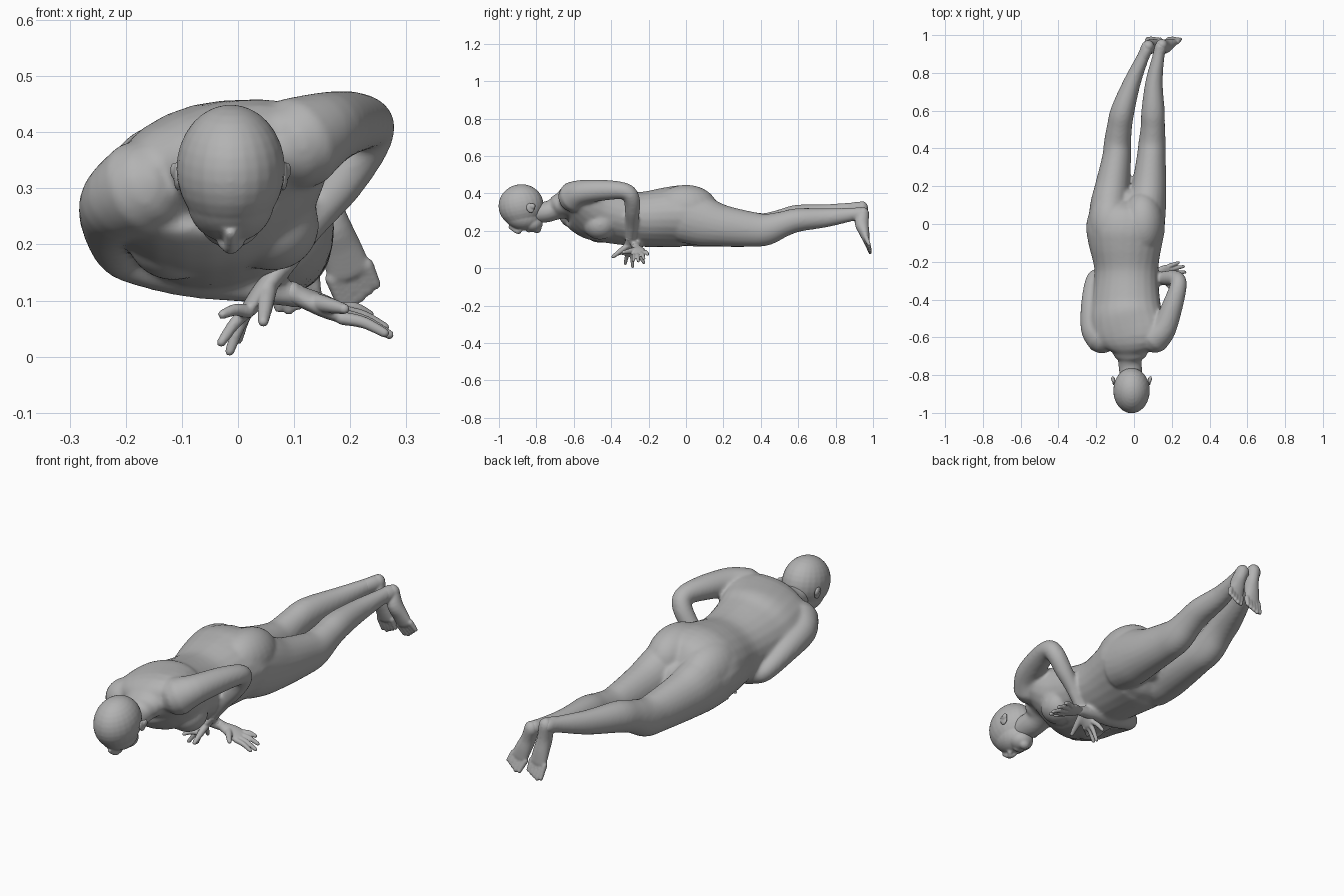
import bpy, bmesh, math
from mathutils import Vector, Matrix

cube = bpy.data.objects.get("Cube")
if cube:
    bpy.data.objects.remove(cube)

skin = bpy.data.materials.new("plain grey")
skin.use_nodes = True
GREY = (0.45, 0.45, 0.45, 1)
skin.diffuse_color = GREY
skin.node_tree.nodes["Principled BSDF"].inputs["Base Color"].default_value = GREY
SIDES = 24


def spline(pts, steps):
    """Smooth curve through stations (position, radii and roll together)."""
    out = []
    for i in range(len(pts) - 1):
        p0, p1, p2 = pts[max(i - 1, 0)], pts[i], pts[i + 1]
        p3 = pts[min(i + 2, len(pts) - 1)]
        for s in range(steps):
            t = s / steps
            out.append([b + 0.5 * t * (c - a + t * (2*a - 5*b + 4*c - d + t * (3*(b - c) + d - a)))
                        for a, b, c, d in zip(p0, p1, p2, p3)])
    return out + [list(pts[-1])]


def tube(bm, stations, ref=(1, 0, 0), steps=4):
    """Loft of ellipses: x, y, z, side radius, other radius, roll in degrees."""
    full = [list(s) + ([s[3], 0] if len(s) == 4 else [0] if len(s) == 5 else []) for s in stations]
    path = spline(full, steps)
    centres = [Vector(p[:3]) for p in path]
    n = len(path)
    rings = []
    for i, p in enumerate(path):
        t = (centres[min(i + 1, n - 1)] - centres[max(i - 1, 0)]).normalized()
        u = Vector(ref)
        u = (u - t * u.dot(t)).normalized()
        u = Matrix.Rotation(math.radians(-p[5]), 3, t) @ u
        v = t.cross(u)
        # rounded ends
        layers = [(0, 1)]
        if i == 0:
            layers = [(-0.85, 0.5), (-0.5, 0.85), (0, 1)]
        elif i == n - 1:
            layers = [(0, 1), (0.5, 0.85), (0.85, 0.5)]
        for push, k in layers:
            c = centres[i] + t * push * min(p[3], p[4])
            rings.append([bm.verts.new(c + (u * p[3] * math.cos(a) + v * p[4] * math.sin(a)) * k)
                          for a in (2 * math.pi * j / SIDES for j in range(SIDES))])
    for a, b in zip(rings, rings[1:]):
        for j in range(SIDES):
            k = (j + 1) % SIDES
            bm.faces.new((a[j], a[k], b[k], b[j]))
    bm.faces.new(rings[0][::-1])
    bm.faces.new(rings[-1])


def ball(bm, centre, radii, roll=0):
    m = (Matrix.Translation(centre) @ Matrix.Rotation(math.radians(roll), 4, 'X')
         @ Matrix.Diagonal((*radii, 1)))
    bmesh.ops.create_uvsphere(bm, u_segments=24, v_segments=16, radius=1, matrix=m)


def finish(bm, name, voxel, smooth):
    """Fuse the overlapping forms into one soft skin."""
    bmesh.ops.recalc_face_normals(bm, faces=bm.faces)
    mesh = bpy.data.meshes.new(name)
    bm.to_mesh(mesh)
    bm.free()
    mesh.materials.append(skin)
    mesh.polygons.foreach_set("use_smooth", [True] * len(mesh.polygons))
    ob = bpy.data.objects.new(name, mesh)
    bpy.context.collection.objects.link(ob)
    fuse = ob.modifiers.new("fuse", 'REMESH')
    fuse.mode = 'VOXEL'
    fuse.voxel_size = voxel
    fuse.use_smooth_shade = True
    soft = ob.modifiers.new("soften", 'SMOOTH')
    soft.factor = 0.5
    soft.iterations = smooth


# torso, rolled so that one shoulder is higher
body = bmesh.new()
tube(body, [(-.02, -.67, .335, .1, .068, 10), (-.025, -.61, .345, .2, .105, 17),
            (-.04, -.51, .312, .2, .148, 17), (-.043, -.42, .285, .186, .146, 16),
            (-.04, -.25, .262, .17, .145, 13), (-.045, -.1, .272, .198, .16, 9),
            (-.045, -.02, .277, .21, .164, 7), (-.042, .05, .262, .195, .142, 5),
            (-.035, .1, .25, .15, .09, 4)])
for x, z in ((-.13, .287), (.045, .318)):     # buttocks
    ball(body, (x, .0, z), (.112, .17, .128))
for x, z in ((-.115, .218), (.06, .235)):     # chest
    ball(body, (x, -.46, z), (.085, .09, .082))
# neck
tube(body, [(-.02, -.62, .345, .1, .075), (-.023, -.69, .32, .068, .06),
            (-.02, -.75, .3, .062, .056), (-.015, -.82, .3, .06, .06)])
# legs
tube(body, [(-.13, .0, .258, .114, .14), (-.128, .1, .243, .104, .13), (-.114, .2, .224, .092, .111),
            (-.092, .35, .208, .077, .094), (-.087, .43, .211, .072, .086), (-.076, .52, .246, .066, .072),
            (-.06, .6, .27, .063, .07), (-.01, .75, .288, .046, .055), (.05, .89, .315, .032, .037),
            (.068, .94, .322, .031, .034)])
tube(body, [(.055, .0, .275, .109, .14), (.068, .1, .248, .102, .132), (.08, .2, .226, .092, .111),
            (.091, .35, .208, .077, .094), (.096, .43, .207, .072, .085), (.1, .52, .236, .064, .069),
            (.101, .6, .258, .062, .063), (.106, .75, .27, .046, .051), (.13, .89, .288, .032, .036),
            (.14, .94, .295, .031, .034)])
# lower arm folded beneath the chest, upper arm with raised elbow
tube(body, [(-.17, -.6, .3, .088), (-.212, -.55, .275, .071), (-.224, -.42, .238, .056),
            (-.212, -.3, .19, .045), (-.18, -.277, .171, .043), (-.09, -.272, .147, .041),
            (.03, -.268, .125, .03), (.11, -.265, .108, .022)], ref=(0, 0, 1))
tube(body, [(.11, -.6, .382, .085), (.16, -.55, .407, .066), (.208, -.42, .418, .054),
            (.236, -.32, .41, .044), (.222, -.29, .37, .043), (.18, -.287, .305, .04),
            (.125, -.29, .235, .032), (.07, -.3, .15, .022)], ref=(.8, 0, -.6))
finish(body, "body", .008, 10)

# head, face down
head = bmesh.new()
HX = -.013
ball(head, (HX, -.882, .335), (.097, .121, .114), 12)
ball(head, (HX, -.875, .278), (.078, .1, .074), -10)
ball(head, (HX, -.82, .24), (.055, .055, .046))
ball(head, (HX, -.797, .213), (.028, .024, .026))          # chin
ball(head, (HX, -.84, .205), (.026, .016, .014))           # lips
tube(head, [(HX, -.94, .222, .01, .012), (HX, -.91, .202, .012, .014), (HX, -.893, .196, .017, .014)])
for side in (-1, 1):
    ball(head, (HX + side * .013, -.885, .203), (.011, .012, .012))     # nostril
finish(head, "head", .005, 6)

ears = bmesh.new()
for side in (-1, 1):
    ball(ears, (HX + side * .094, -.832, .322), (.008, .022, .027), 20)
    ball(ears, (HX + side * .1, -.82, .332), (.008, .016, .015))
finish(ears, "ears", .004, 2)


def hand(name, wrist, knuckle, side, tips, thumb):
    wrist, knuckle, side = Vector(wrist), Vector(knuckle), Vector(side).normalized()
    bm = bmesh.new()
    mid = wrist.lerp(knuckle, .55)
    back = wrist + (wrist - knuckle) * .2
    tube(bm, [(*back, .022, .021), (*wrist, .024, .018), (*mid, .037, .018), (*knuckle, .038, .014)], ref=side)
    for i, tip in enumerate(tips):
        root = knuckle + side * (i - 1.5) * .019
        bend = root.lerp(Vector(tip), .5) + Vector((0, 0, .006))
        tube(bm, [(*root, .012), (*bend, .0108), (*tip, .0085)], ref=side)
    thumb = Vector(thumb)
    root = wrist.lerp(knuckle, .3)
    tube(bm, [(*root, .017), (*root.lerp(thumb, .5), .0145), (*thumb, .0095)], ref=(.3, .2, .9))
    finish(bm, name, .004, 3)


hand("low_arm_hand", (.11, -.265, .108), (.185, -.25, .077), (0, .95, .3),
     [(.262, -.282, .042), (.27, -.255, .039), (.262, -.225, .052), (.235, -.205, .074)], (.19, -.335, .085))
hand("raised_arm_hand", (.07, -.3, .15), (.018, -.3, .083), (0, 1, .1),
     [(-.028, -.365, .075), (-.03, -.325, .025), (-.015, -.285, .009), (.0, -.225, .03)], (.045, -.39, .062))


def foot(name, ankle, heel, ball_of_foot, toe, side):
    side = Vector(side).normalized()
    bm = bmesh.new()
    a, h, b, t = (Vector(p) for p in (ankle, heel, ball_of_foot, toe))
    ball(bm, h, (.031, .031, .036))
    tube(bm, [(*a, .03, .034), (*a.lerp(h, .6), .031, .036), (*h, .03, .032)])
    tube(bm, [(*h, .03, .032), (*(h.lerp(b, .35) - Vector((0, .014, 0))), .032, .037),
              (*(h.lerp(b, .7) - Vector((0, .006, 0))), .037, .028), (*b, .04, .018)], ref=side)
    for i in range(5):
        off = side * (i - 2) * .0165
        reach = 1 - abs(i - 1) * .1
        tube(bm, [(*(b + off), .013), (*(b + off * 1.05 + (t - b) * reach), .0095)], ref=side)
    finish(bm, name, .0045, 4)


foot("near_foot", (.125, .88, .287), (.147, .948, .29), (.198, .963, .152), (.22, .985, .1), (1, 0, .4))
foot("far_foot", (.048, .88, .315), (.075, .942, .322), (.1, .963, .15), (.108, .985, .085), (1, 0, .12))
